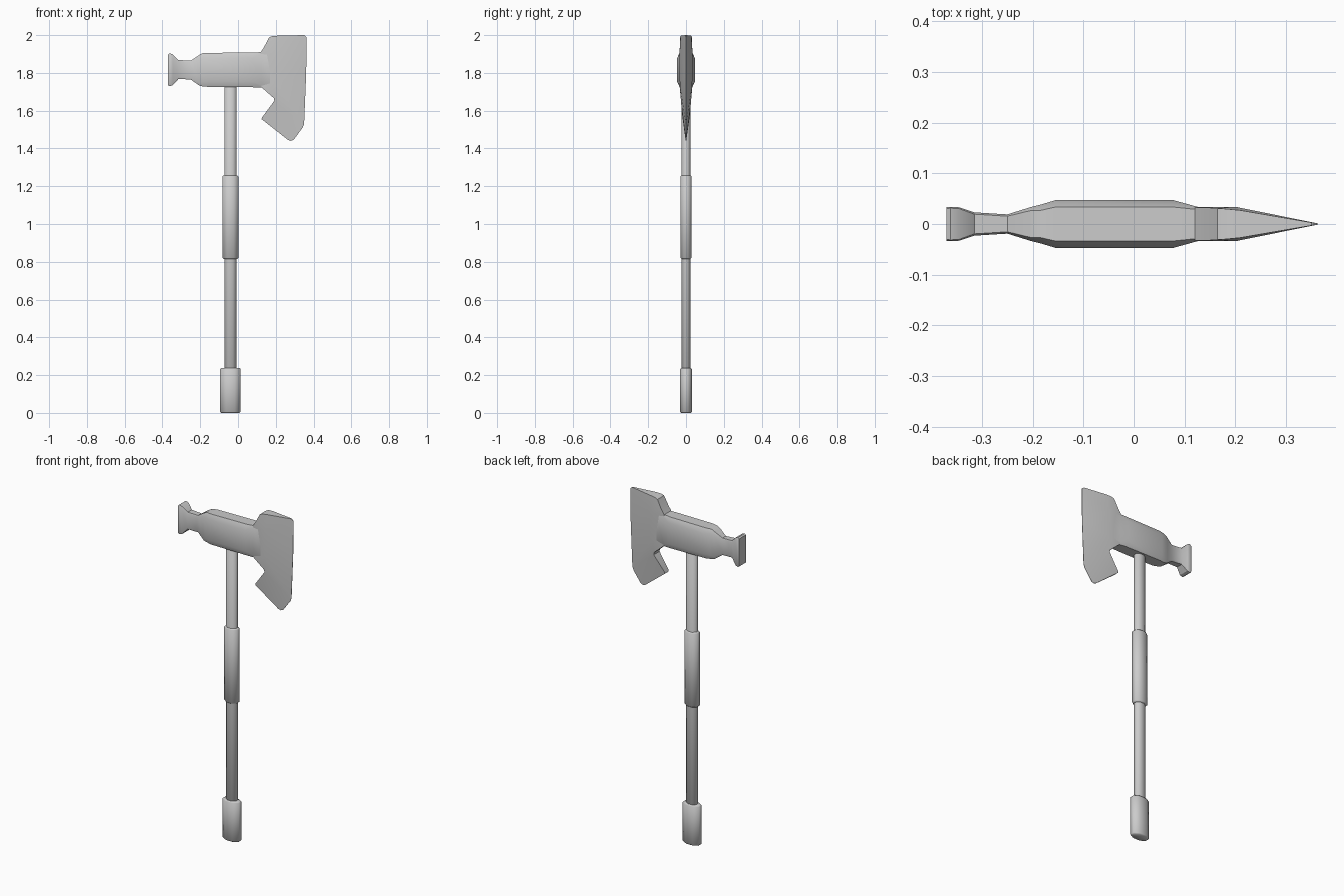
import bpy, bmesh, math

cube = bpy.data.objects.get("Cube")
if cube:
    bpy.data.objects.remove(cube)

steel = bpy.data.materials.new("grey_steel")
steel.use_nodes = True
GREY = (0.6, 0.6, 0.6, 1)
steel.diffuse_color = GREY
steel.node_tree.nodes["Principled BSDF"].inputs["Base Color"].default_value = GREY


def finish(name, bm, angle):
    bmesh.ops.recalc_face_normals(bm, faces=bm.faces)
    mesh = bpy.data.meshes.new(name)
    bm.to_mesh(mesh)
    bm.free()
    mesh.materials.append(steel)
    obj = bpy.data.objects.new(name, mesh)
    bpy.context.collection.objects.link(obj)
    bpy.ops.object.select_all(action="DESELECT")
    obj.select_set(True)
    bpy.context.view_layer.objects.active = obj
    bpy.ops.object.shade_smooth_by_angle(angle=math.radians(angle))
    return obj


def loft(name, rings, angle):
    """Skin a list of equal-length vertex rings and cap both ends."""
    bm = bmesh.new()
    loops = [[bm.verts.new(p) for p in ring] for ring in rings]
    n = len(loops[0])
    for a, b in zip(loops, loops[1:]):
        for i in range(n):
            j = (i + 1) % n
            bm.faces.new((a[i], a[j], b[j], b[i]))
    bm.faces.new(loops[0])
    bm.faces.new(loops[-1])
    return finish(name, bm, angle)


# Handle parts: oval eight-sided rods with softened ends
def rod(name, z0, z1, rx, ry, soft):
    def ring(z, inset):
        turn = [math.tau * (i + 0.5) / 8 for i in range(8)]
        k = 1 / math.cos(math.pi / 8)
        return [(-0.04 + (rx - inset) * k * math.cos(t),
                 (ry - inset) * k * math.sin(t), z) for t in turn]
    loft(name, [ring(z0, soft), ring(z0 + soft, 0),
                ring(z1 - soft, 0), ring(z1, soft)], 50)


rod("shaft", 0.1, 1.76, 0.032, 0.023, 0.002)
rod("grip", 0.815, 1.258, 0.042, 0.03, 0.006)
rod("pommel", 0, 0.238, 0.054, 0.031, 0.006)


# Hammer head: chamfered sections along x (x, bottom, top, half width, chamfer)
def section(x, low, high, w, c):
    cy = c * 0.45
    half = [(w - cy, low), (w, low + c), (w, high - c), (w - cy, high)]
    return ([(x, y, z) for y, z in half] +
            [(x, -y, z) for y, z in reversed(half)])


loft("hammer_head", [section(*s) for s in (
    (-0.37, 1.735, 1.898, 0.033, 0.006),
    (-0.362, 1.73, 1.904, 0.034, 0.006),
    (-0.345, 1.735, 1.898, 0.033, 0.006),
    (-0.315, 1.768, 1.868, 0.023, 0.008),
    (-0.25, 1.765, 1.865, 0.019, 0.008),
    (-0.205, 1.733, 1.895, 0.033, 0.015),
    (-0.185, 1.728, 1.905, 0.038, 0.025),
    (-0.155, 1.726, 1.906, 0.047, 0.03),
    (0.078, 1.724, 1.908, 0.047, 0.03),
    (0.125, 1.722, 1.91, 0.034, 0.012),
    (0.17, 1.735, 1.905, 0.033, 0.01))], 30)

# Axe blade: outline points with half thickness, plus a few inner points
outline = [(0.12, 1.91, 0.033), (0.137, 1.935, 0.033), (0.165, 1.988, 0.031),
           (0.18, 1.994, 0.03), (0.21, 1.997, 0.027), (0.35, 2.0, 0.003),
           (0.363, 1.99, 0.001), (0.361, 1.8, 0.001), (0.35, 1.53, 0.001),
           (0.342, 1.51, 0.001), (0.295, 1.446, 0.001), (0.28, 1.44, 0.001),
           (0.265, 1.445, 0.002), (0.125, 1.555, 0.017), (0.128, 1.565, 0.019),
           (0.192, 1.652, 0.027), (0.19, 1.666, 0.028), (0.125, 1.723, 0.033)]
inner = [(0.2, 1.9, 0.034), (0.2, 1.74, 0.033)]
# The cheek is split into a back plate, a bevel, a cap and a beard
cheek = [(0, 1, 18), (1, 2, 3, 4, 18), (4, 5, 6, 18), (6, 7, 18),
         (18, 7, 19), (7, 8, 19), (0, 18, 19, 17), (17, 19, 16),
         (16, 19, 8, 15), (15, 8, 9, 10, 11), (15, 11, 12, 13, 14)]
bm = bmesh.new()
sides = [[bm.verts.new((x, s * t, z)) for x, z, t in outline + inner]
         for s in (-1, 1)]
for side in sides:
    for f in cheek:
        bm.faces.new([side[i] for i in f])
n = len(outline)
for i in range(n):
    j = (i + 1) % n
    bm.faces.new((sides[0][i], sides[0][j], sides[1][j], sides[1][i]))
finish("axe_blade", bm, 30)
